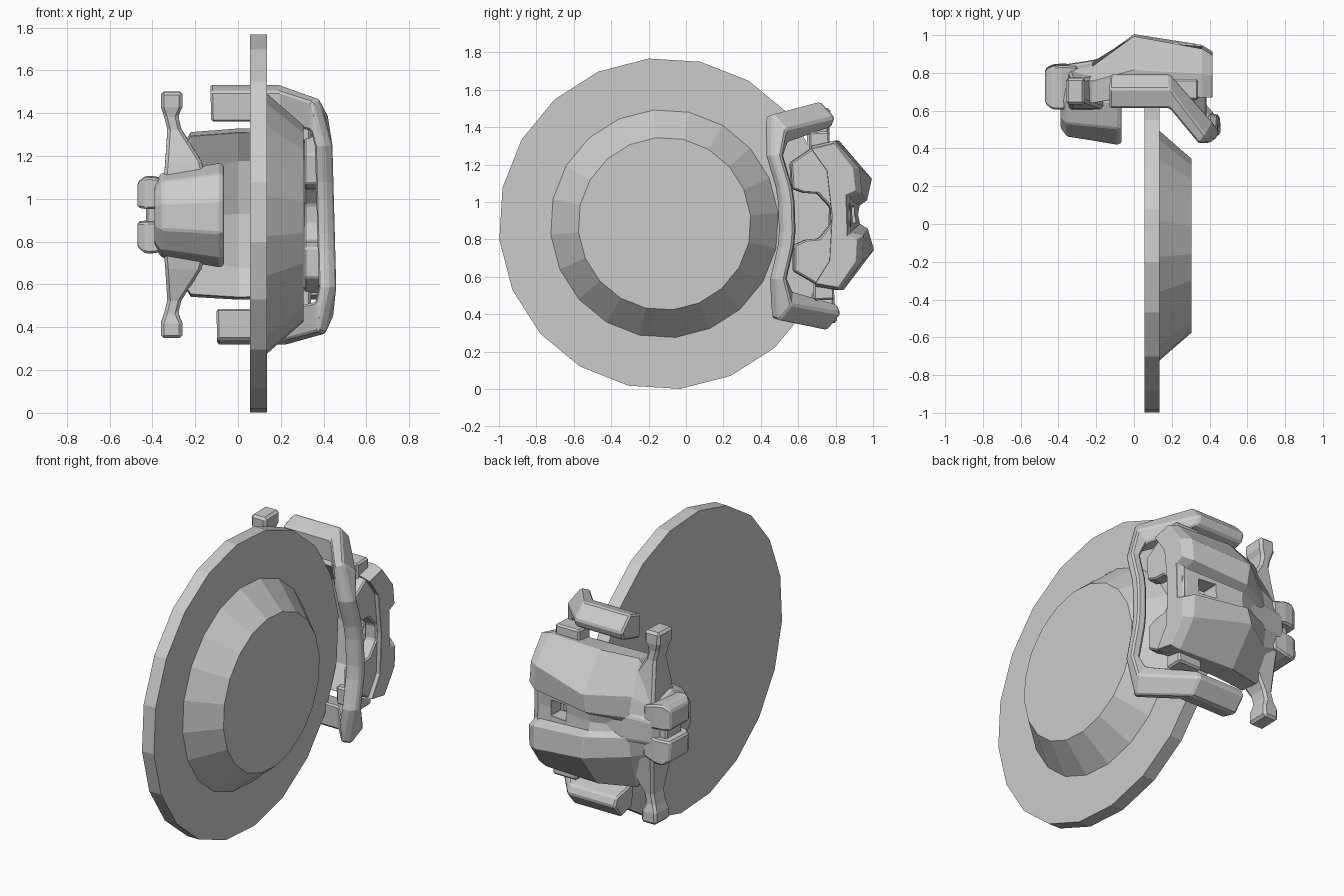
import bpy, bmesh, math

if "Cube" in bpy.data.objects:
    bpy.data.objects.remove(bpy.data.objects["Cube"])

CZ = 0.925      # mid height of the caliper
TILT = 0.03     # slight roll of the caliper around the disc


def make(name, rings, bevel=0.0):
    """Skin a list of equal-length point rings and cap both ends."""
    bm = bmesh.new()
    vs = [[bm.verts.new(p) for p in r] for r in rings]
    n = len(vs[0])
    for a, b in zip(vs, vs[1:]):
        for i in range(n):
            j = (i + 1) % n
            bm.faces.new((a[i], a[j], b[j], b[i]))
    bm.faces.new(vs[0])
    bm.faces.new(vs[-1][::-1])
    bmesh.ops.recalc_face_normals(bm, faces=bm.faces)
    me = bpy.data.meshes.new(name)
    bm.to_mesh(me)
    bm.free()
    ob = bpy.data.objects.new(name, me)
    bpy.context.collection.objects.link(ob)
    if bevel:
        m = ob.modifiers.new("edge", "BEVEL")
        m.width, m.segments, m.limit_method = bevel, 1, "ANGLE"
        m.angle_limit = math.radians(35)
    return ob


def place(rings, skew=0.0):
    """Local caliper coordinates (z around 0) to the final tilted position."""
    return [[(x - skew * z, y - TILT * z, CZ + z + TILT * (y - 0.7))
             for x, y, z in r] for r in rings]


def flip(rings):
    return [[(x, y, -z) for x, y, z in r] for r in rings]


def whole(x, half):
    """Full cross-section at x from a half outline of (y, z)."""
    pts = [(x, y, z) for y, z in half]
    return pts + [(x, y, -z) for y, z in half[::-1] if z > 0]


def rect(x, y0, y1, z0, z1):
    return [(x, y0, z0), (x, y1, z0), (x, y1, z1), (x, y0, z1)]


def circle(x, r, cy, cz, n, off):
    return [(x, cy + r * math.cos(math.radians(off) + 2 * math.pi * i / n),
             cz + r * math.sin(math.radians(off) + 2 * math.pi * i / n))
            for i in range(n)]


# Brake disc and hub
make("disc", [circle(x, 0.887, -0.115, 0.884, 20, 5.5) for x in (0.055, 0.135)])
make("hub", [circle(x, r, -0.115, 0.884, 20, 5.5)
             for x, r in ((0.13, 0.615), (0.305, 0.462))])

# Outer carrier frame: two arms joined by a bowed bar
arm = [(0.63, 0.435), (0.63, 0.58), (0.735, 0.61), (0.81, 0.525), (0.79, 0.475)]
bar = [(0.365, 0.44), (0.41, 0.44), (0.45, 0.47), (0.45, 0.52), (0.40, 0.53)]
half = [[(x, y, z) for y, z in arm] for x in (-0.113, 0.205)]
half.append([(0.35, 0.45, 0.40), (0.36, 0.44, 0.535), (0.395, 0.48, 0.55),
             (0.435, 0.55, 0.47), (0.38, 0.56, 0.40)])
half += [[(x, y + dy, z) for x, y in bar]
         for z, dy in ((0.33, 0.0), (0.16, 0.045), (0.08, 0.055))]
make("carrier_frame", place(half + flip(half)[::-1], 0.027), 0.01)

# Guide pin bracket behind the disc
pin = []
for z, x0, x1, y0, y1 in ((0.575, -.36, -.26, .65, .79), (0.505, -.36, -.26, .65, .79),
                          (0.46, -.345, -.28, .66, .78), (0.40, -.33, -.265, .66, .78),
                          (0.25, -.34, -.17, .62, .80), (0.12, -.35, -.14, .60, .82)):
    pin.append([(x0, y0, z), (x1, y0, z), (x1, y1, z), (x0, y1, z)])
make("pin_bracket", place(pin + flip(pin)[::-1]), 0.014)

# Piston housing
make("piston_housing", place([circle(x, r, 0.655, 0, 10, 18) for x, r in
     ((-.39, .15), (-.355, .20), (-.22, .222), (-.09, .245), (-.065, .235))]), 0.008)

# Rear boss with a slot
make("boss_core", place([rect(x, 0.65, 0.80, -0.1, 0.1) for x in (-.43, -.32)]), 0.01)
boss = [rect(-.47, .64, .82, .035, .15), rect(-.43, .61, .84, .03, .18),
        rect(-.38, .61, .845, .03, .175), rect(-.30, .64, .84, .01, .15)]
make("boss_top", place(boss), 0.01)
make("boss_bottom", place(flip(boss)), 0.01)

# Bridge over the disc: two raised lobes with a widening groove
bridge = [
    whole(-.33, [(.82, 0), (.83, .03), (.84, .06), (.82, .14), (.75, .22), (.66, .21), (.68, .12), (.68, 0)]),
    whole(-.22, [(.84, 0), (.85, .03), (.86, .06), (.84, .18), (.77, .385), (.65, .37), (.69, .2), (.72, 0)]),
    whole(0.0, [(.92, 0), (.93, .05), (.97, .075), (1.0, .19), (.83, .40), (.69, .385), (.77, .25), (.82, 0)]),
    whole(.36, [(.88, 0), (.88, .09), (.945, .11), (.935, .25), (.81, .40), (.68, .375), (.77, .25), (.79, 0)]),
    whole(.415, [(.86, 0), (.86, .11), (.91, .13), (.90, .25), (.80, .385), (.68, .36), (.76, .24), (.78, 0)])]
body = make("caliper_bridge", place(bridge))
cut = make("window_cutter", place([rect(x, .6, 1.2, -.045, .045) for x in (.17, .28)]))
cut.hide_render = True
cut.hide_viewport = True
cut.display_type = "WIRE"
b = body.modifiers.new("window", "BOOLEAN")
b.operation, b.object, b.solver = "DIFFERENCE", cut, "EXACT"
m = body.modifiers.new("edge", "BEVEL")
m.width, m.segments, m.limit_method = 0.01, 1, "ANGLE"

# Outer fingers pressing on the pad, with a piston-sized cutout
finger = [(.87, 0), (.87, .12), (.86, .27), (.79, .37), (.68, .365), (.56, .29),
          (.565, .15), (.63, .125), (.70, .12), (.765, .045)]
make("caliper_fingers", place([whole(.31, finger),
                               whole(.385, [(y + .01, z) for y, z in finger])]), 0.008)

# Small pad ears between body and frame arms
ear = [rect(.18, .67, .78, .34, .45), rect(.34, .67, .78, .34, .45)]
make("pad_ear_top", place(ear), 0.01)
make("pad_ear_bottom", place(flip(ear)), 0.01)
